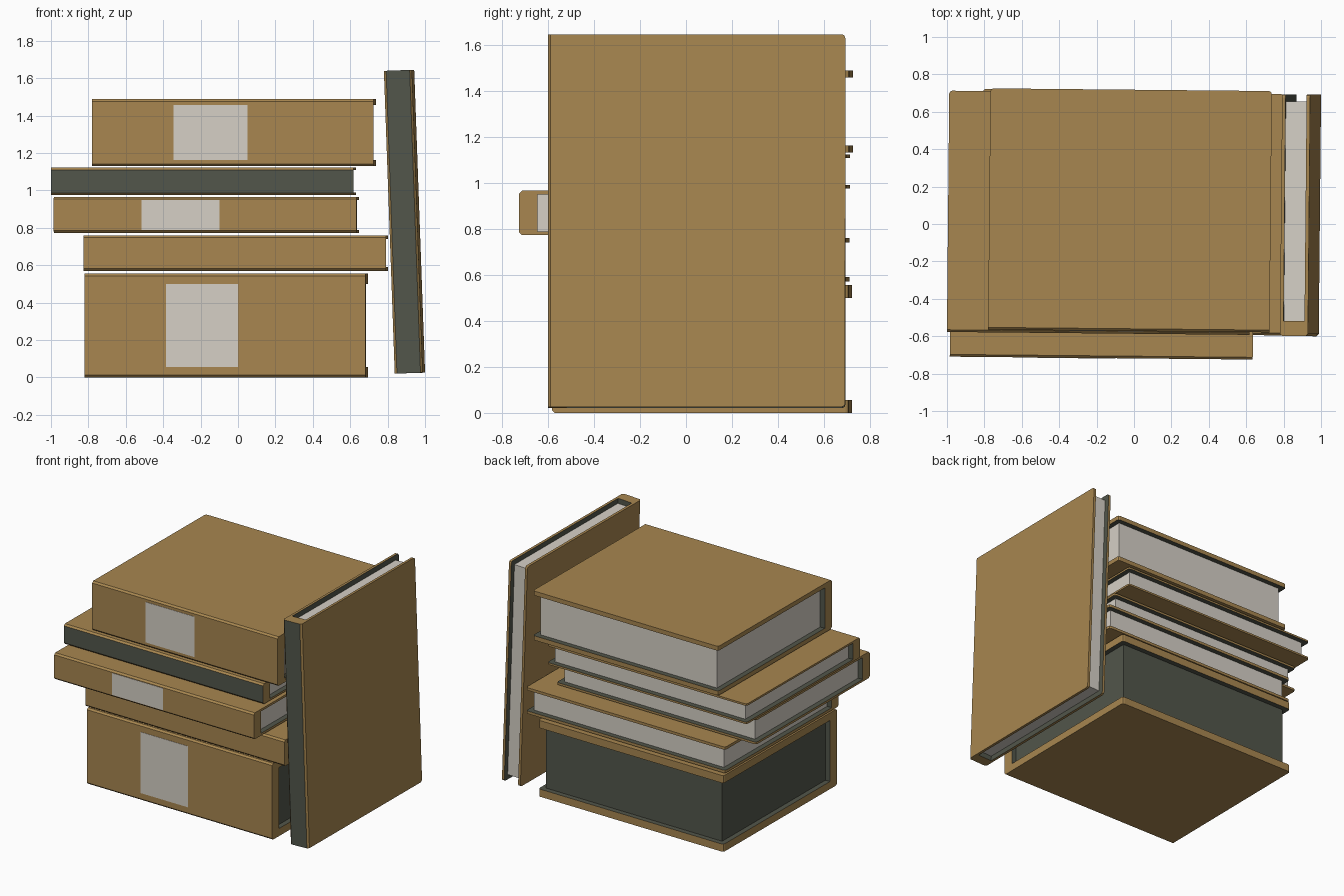
import bpy, bmesh
from math import radians
from mathutils import Matrix

if "Cube" in bpy.data.objects:
    bpy.data.objects.remove(bpy.data.objects["Cube"])


def material(name, rgb):
    m = bpy.data.materials.new(name)
    m.diffuse_color = (*rgb, 1)
    m.use_nodes = True
    m.node_tree.nodes["Principled BSDF"].inputs["Base Color"].default_value = m.diffuse_color
    return m


TAN = material("tan_cloth", (0.39, 0.24, 0.08))
DARK = material("dark_lining", (0.085, 0.093, 0.07))
PAPER = material("paper", (0.67, 0.63, 0.565))
SPINE = 0.08      # spine depth
INSET = 0.037     # page block set back from the cover edges
YAW = radians(-0.55)


def finish(bm, name, mats, matrix):
    bmesh.ops.recalc_face_normals(bm, faces=bm.faces)
    me = bpy.data.meshes.new(name)
    bm.to_mesh(me)
    bm.free()
    for m in mats:
        me.materials.append(m)
    ob = bpy.data.objects.new(name, me)
    ob.matrix_world = matrix
    bpy.context.collection.objects.link(ob)


def box(name, x, y, z, mat, matrix):
    bm = bmesh.new()
    bmesh.ops.create_cube(bm, size=1)
    for v in bm.verts:
        for i, (a, b) in enumerate((x, y, z)):
            v.co[i] = a if v.co[i] < 0 else b
    finish(bm, name, [mat], matrix)


def book(name, length, depth, thick, board, matrix, pages=PAPER, dark_spine=False, label=None):
    L, D, T = length / 2, depth / 2, thick / 2
    c, f, inner = 0.012, -D, T - board

    # cover: U-shaped profile extruded along the spine
    prof = [(f, c - T), (f + c, -T), (D, -T), (D, -inner), (f + SPINE, -inner),
            (f + SPINE, inner), (D, inner), (D, T), (f + c, T), (f, T - c)]
    bm = bmesh.new()
    ends = [[bm.verts.new((x, y, z)) for y, z in prof] for x in (-L, L)]
    n = len(prof)
    for i in range(n):
        j = (i + 1) % n
        face = bm.faces.new((ends[0][i], ends[0][j], ends[1][j], ends[1][i]))
        lining = i in (3, 4, 5)
        face.material_index = int(lining or (dark_spine and i == n - 1))
    # end caps: lower board, spine, upper board
    for e in ends:
        bm.faces.new((e[1], e[2], e[3], e[4]))
        bm.faces.new((e[0], e[1], e[4], e[5], e[8], e[9]))
        bm.faces.new((e[5], e[6], e[7], e[8]))
    # clipped outer board corners
    corners = [e for e in bm.edges
               if all(abs(v.co.y - D) < 1e-5 for v in e.verts)
               and abs(e.verts[0].co.x - e.verts[1].co.x) < 1e-5]
    bmesh.ops.bevel(bm, geom=corners, offset=0.016, segments=2, profile=0.5, affect='EDGES')
    finish(bm, name + "_cover", [TAN, DARK], matrix)

    # page block
    box(name + "_pages", (INSET - L, L - INSET), (f + SPINE - 0.003, D - INSET),
        (-inner - 0.001, inner + 0.001), pages, matrix)

    # spine label, given as distances from the middle
    if label:
        box(name + "_label", label, (f - 0.002, f + 0.01), (-inner, inner), PAPER, matrix)


# stacked books: name, x range, y centre, z range, board, options (label in world x)
stack = [
    ("bottom_book", -0.82, 0.695, 0.07, 0.0, 0.555, 0.055, dict(pages=DARK, label=(-0.385, 0.0))),
    ("second_book", -0.825, 0.803, 0.057, 0.57, 0.76, 0.02, {}),
    ("third_book", -0.985, 0.647, -0.072, 0.773, 0.965, 0.016, dict(label=(-0.515, -0.1))),
    ("fourth_book", -1.0, 0.63, 0.06, 0.975, 1.122, 0.014, dict(dark_spine=True)),
    ("top_book", -0.78, 0.737, 0.073, 1.13, 1.488, 0.032, dict(label=(-0.345, 0.05))),
]
for name, x0, x1, cy, z0, z1, board, opts in stack:
    cx = (x0 + x1) / 2
    if "label" in opts:
        # spine sits 0.006 to the left because of the yaw
        opts["label"] = tuple(a - cx + 0.006 for a in opts["label"])
    m = Matrix.Translation((cx, cy, (z0 + z1) / 2)) @ Matrix.Rotation(YAW, 4, 'Z')
    book(name, x1 - x0 - 0.012, 1.29, z1 - z0, board, m, **opts)

# upright book leaning against the stack
m = (Matrix.Translation((0.89, 0.0465, 0.8325)) @ Matrix.Rotation(YAW, 4, 'Z')
     @ Matrix.Rotation(radians(-92.05), 4, 'Y'))
book("leaning_book", 1.62, 1.292, 0.15, 0.019, m, dark_spine=True)
